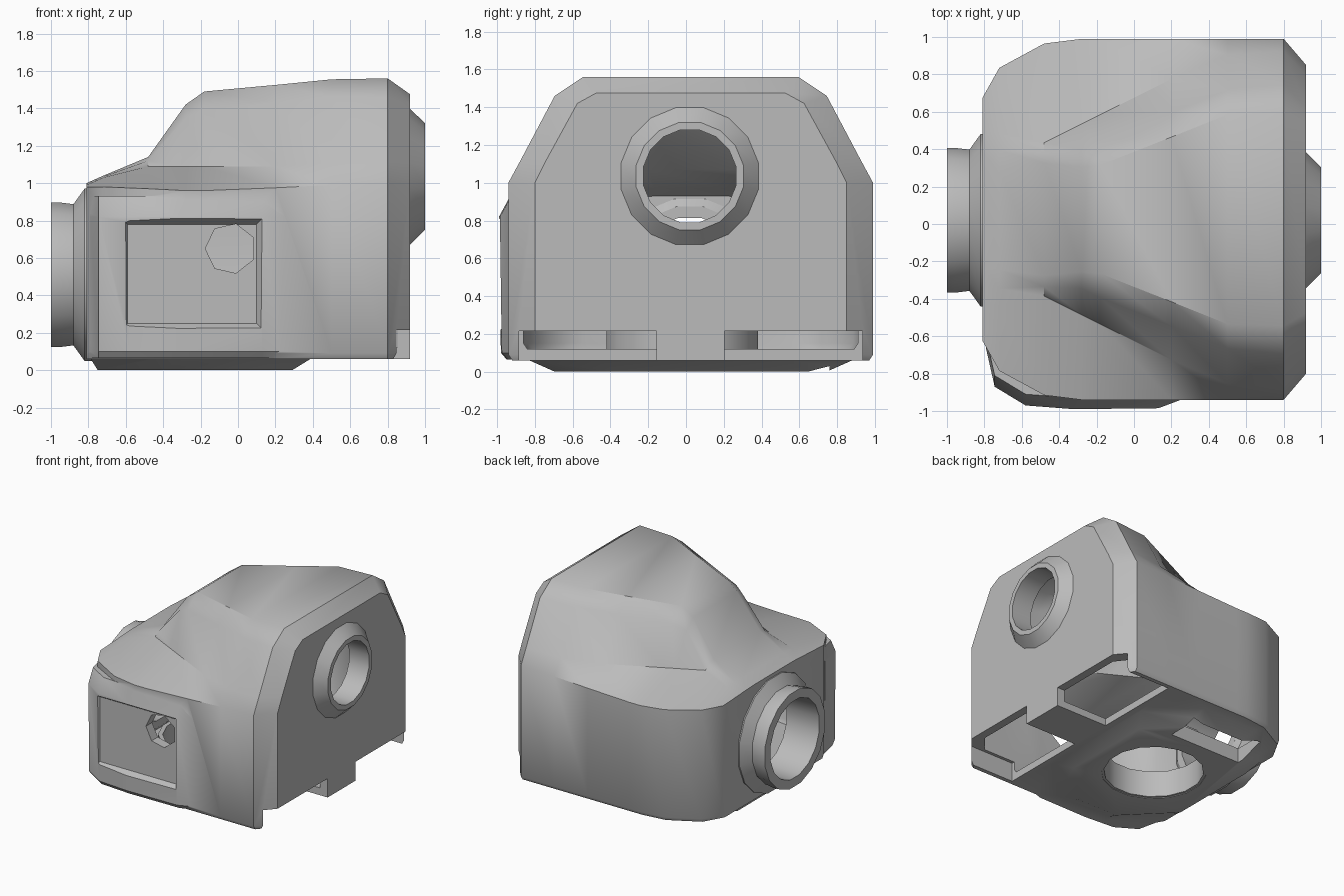
import bpy, bmesh, math
from mathutils import Vector

cube = bpy.data.objects.get("Cube")
if cube:
    bpy.data.objects.remove(cube, do_unlink=True)

YC = 0.025  # centre plane of the housing
grey = bpy.data.materials.new("plain grey")
grey.use_nodes = True
GREY = (0.5, 0.5, 0.5, 1)
grey.diffuse_color = GREY
grey.node_tree.nodes["Principled BSDF"].inputs["Base Color"].default_value = GREY


def finish(name, bm):
    bmesh.ops.recalc_face_normals(bm, faces=bm.faces)
    mesh = bpy.data.meshes.new(name)
    bm.to_mesh(mesh)
    bm.free()
    mesh.materials.append(grey)
    ob = bpy.data.objects.new(name, mesh)
    bpy.context.collection.objects.link(ob)
    return ob


def loft(name, rings, caps=True):
    """Bridge rings of points; without caps the rings close on themselves."""
    bm = bmesh.new()
    rows = [[bm.verts.new(p) for p in ring] for ring in rings]
    n = len(rows[0])
    pairs = list(zip(rows, rows[1:]))
    if caps:
        bm.faces.new(rows[0])
        bm.faces.new(rows[-1])
    else:
        pairs.append((rows[-1], rows[0]))
    for a, b in pairs:
        for i in range(n):
            j = (i + 1) % n
            bm.faces.new((a[i], a[j], b[j], b[i]))
    return finish(name, bm)


def circle(centre, axis, r, d, n=16):
    """Circle of points at distance d along the axis."""
    rot = Vector((0, 0, 1)).rotation_difference(Vector(axis))
    pts = []
    for i in range(n):
        t = math.tau * (i + 0.5) / n
        pts.append(Vector(centre) + rot @ Vector((r * math.cos(t), r * math.sin(t), d)))
    return pts


def tube(name, centre, axis, profile):
    return loft(name, [circle(centre, axis, r, d) for r, d in profile], caps=False)


def rod(centre, axis, r, d0, d1, n=16):
    return loft("cutter", [circle(centre, axis, r, d, n) for d in (d0, d1)])


def box(name, x0, x1, y0, y1, z0, z1, grow=0.0):
    """Box whose low-y end is widened by grow."""
    def ring(y, t):
        return [(x0 - t, y, z0 - t), (x1 + t, y, z0 - t), (x1 + t, y, z1 + t), (x0 - t, y, z1 + t)]
    return loft(name, [ring(y0, grow), ring(y1, 0)])


def boolean(ob, other, op="DIFFERENCE"):
    other.hide_render = True
    mod = ob.modifiers.new("cut", "BOOLEAN")
    mod.operation = op
    mod.solver = "EXACT"
    mod.object = other
    bpy.context.view_layer.objects.active = ob
    bpy.ops.object.modifier_apply(modifier=mod.name)
    bpy.data.objects.remove(other, do_unlink=True)


def section(x, half, zoff=0.0, inset=0.0, floor=0.06):
    pts = [(half[0][0] - 0.02, floor), (half[0][0], floor + 0.03)] + half
    pts = [(max(y - inset, 0.05), z if i < 2 else z - zoff) for i, (y, z) in enumerate(pts)]
    return ([(x, YC + y, z) for y, z in pts] + [(x, YC - y, z) for y, z in reversed(pts)])


# Housing cross-sections along x: shoulder, hood foot, hood cheek, hood top
SECTIONS = [
    (-0.81, [(0.65, 0.98), (0.45, 0.99), (0.36, 0.995), (0.25, 1.0)]),
    (-0.72, [(0.81, 0.98), (0.46, 1.03), (0.37, 1.035), (0.27, 1.04)]),
    (-0.48, [(0.94, 0.97), (0.41, 1.09), (0.36, 1.12), (0.30, 1.14)]),
    (-0.28, [(0.965, 0.96), (0.51, 1.09), (0.37, 1.35), (0.28, 1.42)]),
    (-0.18, [(0.965, 0.96), (0.56, 1.09), (0.42, 1.39), (0.29, 1.49)]),
    (0.20, [(0.965, 0.975), (0.75, 1.09), (0.57, 1.43), (0.44, 1.525)]),
    (0.50, [(0.965, 0.99), (0.88, 1.11), (0.69, 1.46), (0.56, 1.555)]),
    (0.80, [(0.965, 1.00), (0.90, 1.12), (0.72, 1.46), (0.57, 1.56)]),
    (0.92, [(0.825, 1.00), (0.77, 1.11), (0.60, 1.42), (0.50, 1.475)]),
]
body = loft("housing", [section(x, h) for x, h in SECTIONS])

# Raised front panel that follows the rounded corner
PLAN = [(-0.79, -0.66), (-0.745, -0.86), (-0.58, -0.96), (-0.32, -0.98), (0.13, -0.975), (0.25, -0.93), (0.25, -0.66)]
boolean(body, loft("panel", [[(x, y + dy, z) for x, y in PLAN]
                             for z, dy in ((0.065, 0.03), (0.10, 0.0), (0.82, -0.01), (0.93, 0.05))]), "UNION")


# Base plate under the housing
def plate_ring(z, x0, x1, w, c):
    return [(x0, YC - w + c, z), (x0 + c, YC - w, z), (x1 - c, YC - w, z), (x1, YC - w + c, z),
            (x1, YC + w - c, z), (x1 - c, YC + w, z), (x0 + c, YC + w, z), (x0, YC + w - c, z)]


boolean(body, loft("plate", [plate_ring(0.0, -0.75, 0.29, 0.72, 0.34),
                             plate_ring(0.08, -0.80, 0.42, 0.90, 0.34)]), "UNION")

# Hollow inside
boolean(body, loft("cavity", [section(-0.74 + (x + 0.81) * 0.92, h, 0.07, 0.08, 0.12)
                              for x, h in SECTIONS]))

# Openings for the three ports
SIDE, HIGH, LOW = (-0.81, 0.02, 0.51), (0.92, 0.02, 1.035), (-0.21, -0.02, 0.0)
boolean(body, rod(SIDE, (-1, 0, 0), 0.36, -0.2, 0.1))
boolean(body, rod(HIGH, (1, 0, 0), 0.265, -0.2, 0.1))
boolean(body, rod(LOW, (0, 0, 1), 0.395, -0.1, 0.3))

# Notches at the lower end corners and the slot in the base
for s in (-1, 1):
    y0, y1 = sorted((YC + s * 0.18, YC + s * 0.91))
    boolean(body, box("notch", 0.45, 1.1, y0, y1, -0.1, 0.215))
boolean(body, box("slot", -0.60, 0.05, 0.50, 0.76, -0.1, 0.16))

# Shallow sloped recess in the front with a small pit
boolean(body, box("recess", -0.59, 0.10, -1.05, -0.94, 0.25, 0.78, 0.07))
boolean(body, rod((-0.04, -0.93, 0.65), (0, -1, 0), 0.135, -0.2, 0.1, 7))

# Port collars
tubes = [
    tube("side_port", SIDE, (-1, 0, 0),
         [(0.47, -0.03), (0.47, 0.01), (0.385, 0.07), (0.395, 0.15), (0.395, 0.19),
          (0.32, 0.19), (0.31, -0.10), (0.37, -0.10)]),
    tube("high_port", HIGH, (1, 0, 0),
         [(0.37, -0.02), (0.37, 0.0), (0.29, 0.08), (0.25, 0.08), (0.25, -0.10), (0.275, -0.10)]),
    tube("base_port", LOW, (0, 0, 1),
         [(0.41, 0.005), (0.375, 0.005), (0.375, 0.22), (0.41, 0.22)]),
]

# Smooth shading with crisp edges
bpy.ops.object.select_all(action="DESELECT")
for ob in [body] + tubes:
    ob.select_set(True)
bpy.context.view_layer.objects.active = body
bpy.ops.object.shade_smooth_by_angle(angle=math.radians(35))
